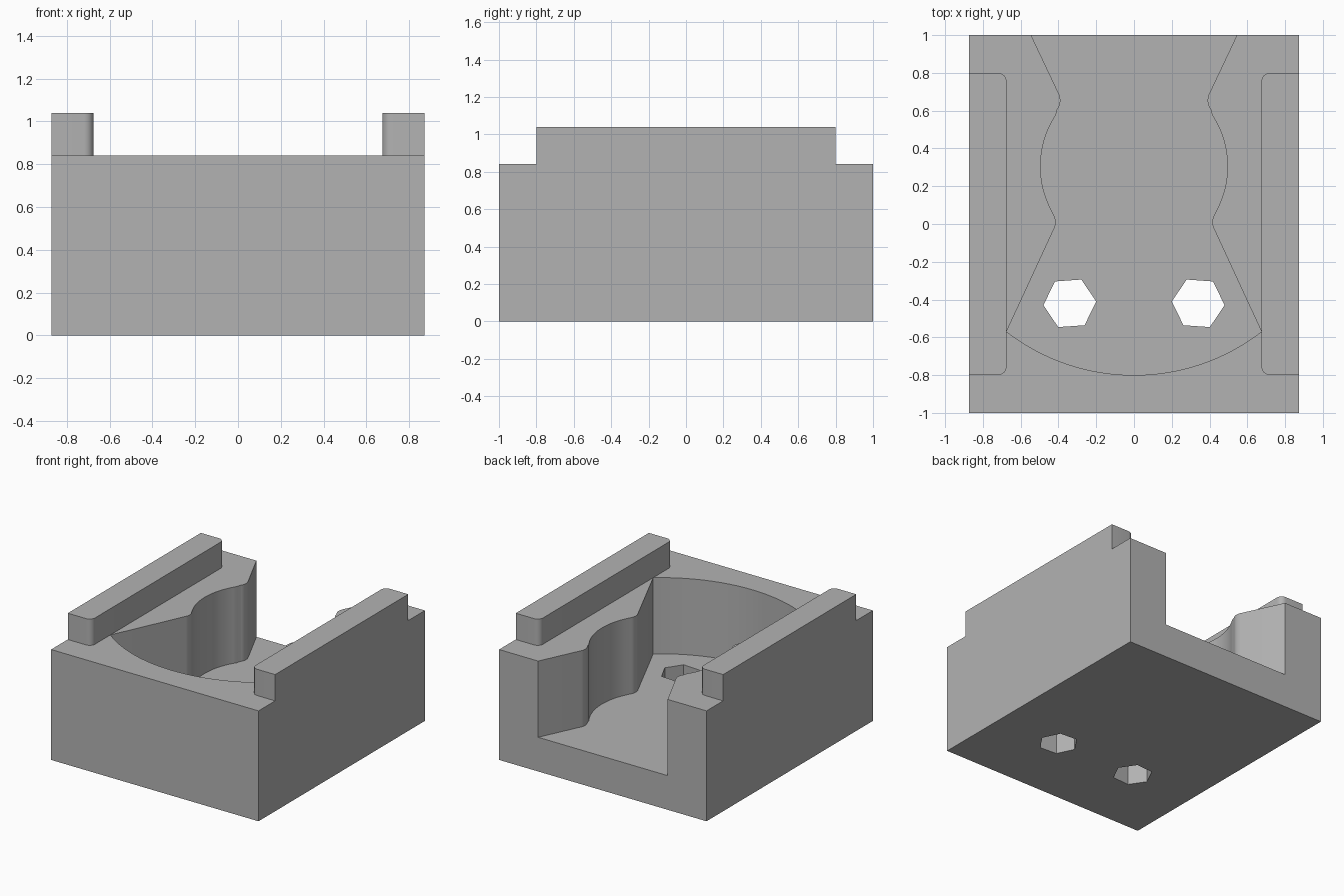
import bpy, bmesh
from math import radians, sin, cos, atan2, pi
from mathutils import Vector

cube = bpy.data.objects.get("Cube")
if cube:
    bpy.data.objects.remove(cube, do_unlink=True)

HALF_W, TOP, RAIL_TOP, FLOOR = 0.873, 0.84, 1.04, 0.26
CENTRE = Vector((0, 0.305))
SLOPE = radians(25)

grey = bpy.data.materials.new("plain grey")
grey.use_nodes = True
grey.diffuse_color = (0.45, 0.45, 0.45, 1)
grey.node_tree.nodes["Principled BSDF"].inputs["Base Color"].default_value = grey.diffuse_color


def arc(c, r, a, b, n):
    """Points on a circle from angle a to angle b."""
    return [Vector((c[0] + r * cos(a + (b - a) * i / n),
                    c[1] + r * sin(a + (b - a) * i / n))) for i in range(n + 1)]


def mirror(points):
    return [Vector((-p.x, p.y)) for p in reversed(points)]


def prism(name, outline, z0, z1):
    """Extrude a flat outline between two heights."""
    bm = bmesh.new()
    face = bm.faces.new([bm.verts.new((p[0], p[1], z0)) for p in outline])
    up = bmesh.ops.extrude_face_region(bm, geom=[face])["geom"]
    bmesh.ops.translate(bm, vec=(0, 0, z1 - z0),
                        verts=[g for g in up if isinstance(g, bmesh.types.BMVert)])
    bmesh.ops.recalc_face_normals(bm, faces=bm.faces)
    mesh = bpy.data.meshes.new(name)
    bm.to_mesh(mesh)
    bm.free()
    mesh.materials.append(grey)
    obj = bpy.data.objects.new(name, mesh)
    bpy.context.collection.objects.link(obj)
    return obj


def combine(target, tool, operation):
    """Apply a boolean and remove the tool."""
    mod = target.modifiers.new(operation, 'BOOLEAN')
    mod.operation, mod.solver, mod.object = operation, 'EXACT', tool
    bpy.context.view_layer.objects.active = target
    bpy.ops.object.modifier_apply(modifier=mod.name)
    bpy.data.objects.remove(tool, do_unlink=True)


# Main block
body = prism("holder_block", [(-HALF_W, -1), (HALF_W, -1), (HALF_W, 1), (-HALF_W, 1)], 0, TOP)

# Pocket outline, right half: curved front, flare, rounded neck, round seat, neck, open back
low, high, neck_r, seat_r = Vector((0.495, 0.01)), Vector((0.47, 0.655)), 0.08, 0.495
to_low, to_high = low - CENTRE, high - CENTRE
a_low, a_high = atan2(to_low.y, to_low.x), atan2(to_high.y, to_high.x)
front_angle = atan2(-0.875, 0.675)
side = arc(CENTRE, 1.105, -pi / 2, front_angle, 16)
side += arc(low, neck_r, pi + SLOPE, a_low + pi, 10)
side += arc(CENTRE, seat_r, a_low, a_high, 20)[1:-1]
side += arc(high, neck_r, a_high + pi, pi - SLOPE, 10)
side += [Vector((0.545, 1)), Vector((0.592, 1.1))]
combine(body, prism("pocket_cutter", side + mirror(side)[:-1], FLOOR, TOP + 0.1), 'DIFFERENCE')

# Six-sided drain holes through the floor
hole = arc((0.34, -0.42), 0.14, radians(-4), radians(296), 5)
for outline in (hole, mirror(hole)):
    combine(body, prism("hole_cutter", outline, -0.1, FLOOR + 0.1), 'DIFFERENCE')

# Raised side rails with rounded inner corners
r, inner, end = 0.045, 0.675, 0.8
rail = [Vector((HALF_W, -end)), Vector((HALF_W, end))]
rail += arc((inner + r, end - r), r, pi / 2, pi, 6)
rail += arc((inner + r, r - end), r, pi, 1.5 * pi, 6)
for outline in (rail, mirror(rail)):
    combine(body, prism("rail", outline, TOP, RAIL_TOP), 'UNION')

bpy.ops.object.select_all(action='DESELECT')
body.select_set(True)
bpy.context.view_layer.objects.active = body
bpy.ops.object.shade_smooth_by_angle(angle=radians(25))
